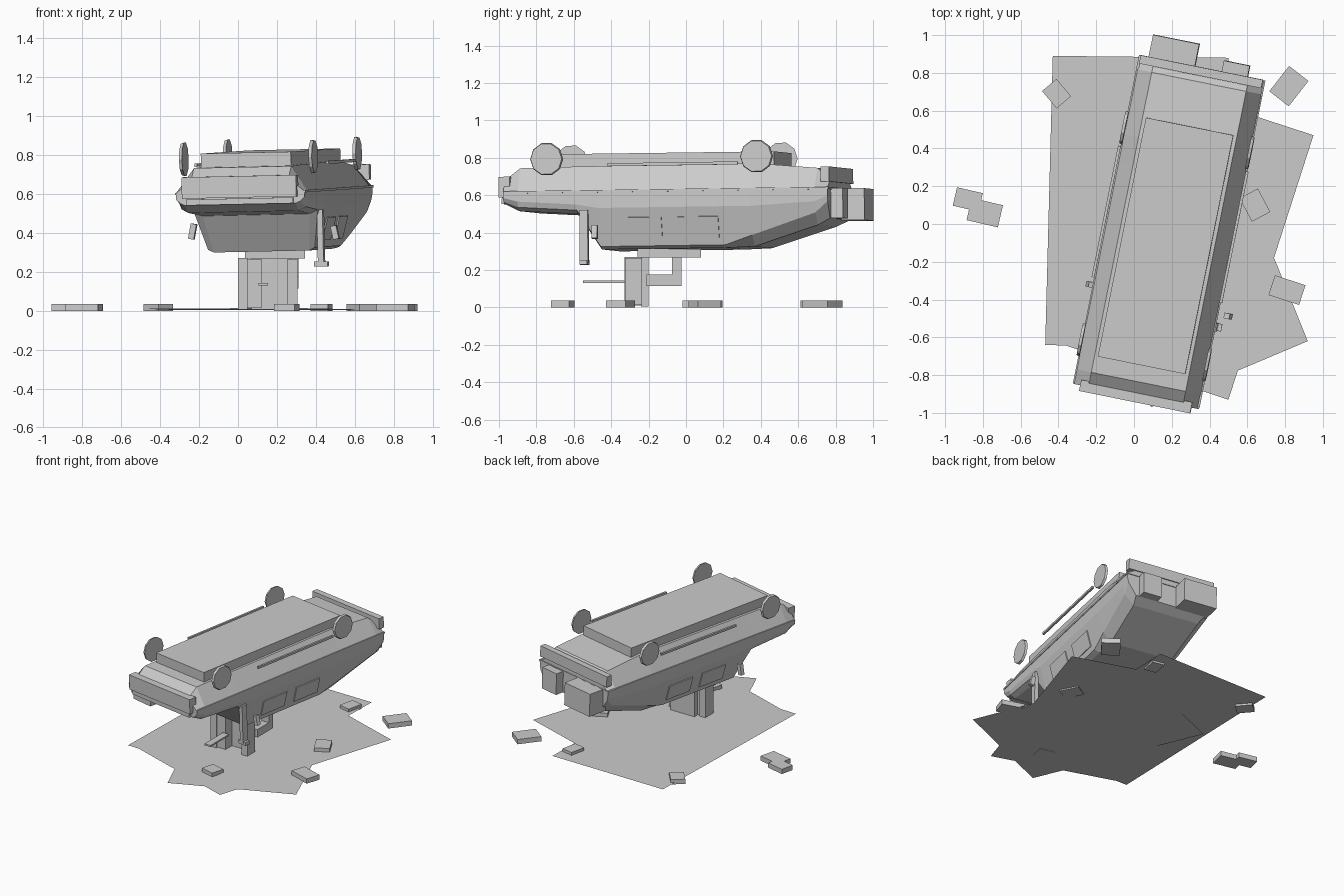
import bpy, bmesh, math
from mathutils import Matrix, Vector

cube = bpy.data.objects.get("Cube")
if cube:
    bpy.data.objects.remove(cube, do_unlink=True)

grey = bpy.data.materials.new("plain_grey")
grey.use_nodes = True
grey.diffuse_color = (0.6, 0.6, 0.6, 1)
grey.node_tree.nodes["Principled BSDF"].inputs["Base Color"].default_value = (0.6, 0.6, 0.6, 1)

# Overturned car frame: local y runs to the rear, slightly pitched and rolled
PIVOT = Vector((0, 0, 0.55))
CAR = (Matrix.Translation((0.19, -0.03, 0)) @ Matrix.Rotation(math.radians(-11.4), 4, 'Z')
       @ Matrix.Translation(PIVOT) @ Matrix.Rotation(math.radians(-1.2), 4, 'Y')
       @ Matrix.Rotation(math.radians(0.8), 4, 'X') @ Matrix.Translation(-PIVOT))
WORLD = Matrix.Identity(4)


def finish(name, bm, frame):
    bmesh.ops.recalc_face_normals(bm, faces=bm.faces)
    mesh = bpy.data.meshes.new(name)
    bm.to_mesh(mesh)
    bm.free()
    mesh.materials.append(grey)
    mesh.transform(frame)
    ob = bpy.data.objects.new(name, mesh)
    bpy.context.scene.collection.objects.link(ob)
    return ob


def box(name, centre, size, frame=CAR, turn=0, axis='Z'):
    bm = bmesh.new()
    bmesh.ops.create_cube(bm, size=1)
    bm.transform(Matrix.Translation(centre) @ Matrix.Rotation(math.radians(turn), 4, axis)
                 @ Matrix.Diagonal((*size, 1)))
    return finish(name, bm, frame)


def loft(name, rings):
    bm = bmesh.new()
    loops = [[bm.verts.new(p) for p in ring] for ring in rings]
    n = len(loops[0])
    for a, b in zip(loops, loops[1:]):
        for i in range(n):
            j = (i + 1) % n
            bm.faces.new((a[i], a[j], b[j], b[i]))
    bm.faces.new(loops[0])
    bm.faces.new(loops[-1])
    return finish(name, bm, CAR)


def ring(y, half):
    right = [(x, y, z) for x, z in half]
    return right + [(-x, y, z) for x, y, z in reversed(right)]


# Body shell: station, underside height, shoulder height, side edge (x, z), roof edge (x, z)
stations = [
    (-0.90, 0.69, 0.59, (0.315, 0.57), (0.29, 0.56)),
    (-0.82, 0.75, 0.57, (0.325, 0.54), (0.29, 0.52)),
    (-0.50, 0.755, 0.55, (0.325, 0.52), (0.28, 0.50)),
    (-0.38, 0.755, 0.53, (0.28, 0.325), (0.25, 0.31)),
    (0.30, 0.76, 0.53, (0.28, 0.325), (0.24, 0.31)),
    (0.45, 0.76, 0.53, (0.295, 0.375), (0.235, 0.315)),
    (0.80, 0.73, 0.55, (0.32, 0.49), (0.25, 0.425)),
    (0.87, 0.67, 0.58, (0.33, 0.55), (0.27, 0.46)),
]
loft("body_shell", [ring(y, [(0.255, top), (0.338, 0.62), (0.336, shoulder), side, roof])
                    for y, top, shoulder, side, roof in stations])

# Belly pan, upright sided
loft("belly_pan", [ring(y, [(0.236, top), (0.236, 0.74)])
                   for y, top in [(-0.73, 0.823), (0.56, 0.822)]])

# Belt trim around the widest line
box("belt_trim", (0, -0.01, 0.62), (0.683, 1.77, 0.012))

# Bumpers and rear boxes
box("front_bumper", (0, -0.90, 0.65), (0.60, 0.06, 0.11))
box("front_lip", (0, -0.90, 0.575), (0.56, 0.04, 0.03))
box("rear_bumper", (0, 0.855, 0.695), (0.66, 0.045, 0.08))
box("large_rear_box", (-0.165, 0.92, 0.54), (0.25, 0.15, 0.17))
box("small_rear_box", (0.175, 0.89, 0.54), (0.14, 0.09, 0.16))

for side, word in ((1, "left"), (-1, "right")):
    # Thin faceted wheels
    for y, place in ((-0.66, "front"), (0.485, "rear")):
        bm = bmesh.new()
        bmesh.ops.create_cone(bm, cap_ends=True, segments=10, radius1=0.09, radius2=0.085, depth=0.016)
        bm.transform(Matrix.Translation((side * 0.34, y, 0.795))
                     @ Matrix.Rotation(side * math.pi / 2, 4, 'Y'))
        finish(f"{place}_{word}_wheel", bm, CAR)
    box(f"{word}_side_rail", (side * 0.345, 0.03, 0.76), (0.015, 0.71, 0.016))
    # Side window plates on the leaning cabin sides
    for y, place in ((-0.15, "front"), (0.16, "rear")):
        box(f"{place}_{word}_window", (side * 0.308, y, 0.42), (0.009, 0.22, 0.12),
            turn=side * 15.3, axis='Y')

# Hanging pillar and loose mirrors
box("hanging_pillar", (0.33, -0.46, 0.38), (0.03, 0.045, 0.28))
box("pillar_foot", (0.33, -0.46, 0.24), (0.07, 0.04, 0.025))
box("right_mirror", (-0.36, -0.37, 0.42), (0.03, 0.03, 0.08), turn=12, axis='Y')
box("left_mirror", (0.39, -0.39, 0.40), (0.03, 0.03, 0.07), turn=-12, axis='Y')

# Crushed support beneath the roof
supports = [
    ("support_post_a", (0.025, -0.28, 0.14), (0.05, 0.10, 0.26)),
    ("support_post_b", (0.085, -0.28, 0.14), (0.07, 0.08, 0.25)),
    ("support_post_c", (0.28, -0.28, 0.14), (0.05, 0.09, 0.25)),
    ("support_back", (0.17, -0.22, 0.14), (0.20, 0.04, 0.27)),
    ("support_seat", (0.28, -0.13, 0.145), (0.06, 0.16, 0.06)),
    ("support_arm", (0.28, -0.05, 0.20), (0.06, 0.05, 0.17)),
    ("roof_dent", (0.19, -0.09, 0.29), (0.31, 0.34, 0.045)),
    ("loose_rod", (0.13, -0.44, 0.137), (0.05, 0.22, 0.012)),
]
for name, centre, size in supports:
    box(name, centre, size, WORLD)

# Overlapping ground sheets, each lying at a slight tilt
sheets = [
    [(0.92, -0.62), (0.09, -0.97), (-0.42, 0.24), (0.43, 0.59)],
    [(0.95, 0.47), (0.50, -0.93), (-0.46, -0.61), (0.0, 0.78)],
    [(-0.43, 0.89), (-0.47, -0.64), (0.47, -0.67), (0.50, 0.88)],
]
for i, corners in enumerate(sheets):
    bm = bmesh.new()
    bm.faces.new([bm.verts.new((x, y, 0.005 + 0.004 * i + 0.002 * y)) for x, y in corners])
    ob = finish(f"ground_sheet_{i + 1}", bm, WORLD)
    if ob.data.polygons[0].normal.z < 0:
        ob.data.flip_normals()

# Scattered slabs: x, y, turn, width, depth
slabs = [
    (-0.41, 0.69, 40, 0.10, 0.12), (0.82, 0.73, -38, 0.13, 0.17),
    (0.64, 0.10, 28, 0.11, 0.14), (0.81, -0.35, -18, 0.17, 0.11),
    (-0.88, 0.13, -13, 0.14, 0.10), (-0.79, 0.06, -13, 0.17, 0.12),
    (0.25, -0.66, -15, 0.11, 0.10), (0.43, 0.73, -12, 0.09, 0.12),
]
for i, (x, y, turn, w, d) in enumerate(slabs):
    box(f"loose_slab_{i + 1}", (x, y, 0.018), (w, d, 0.036), WORLD, turn)
